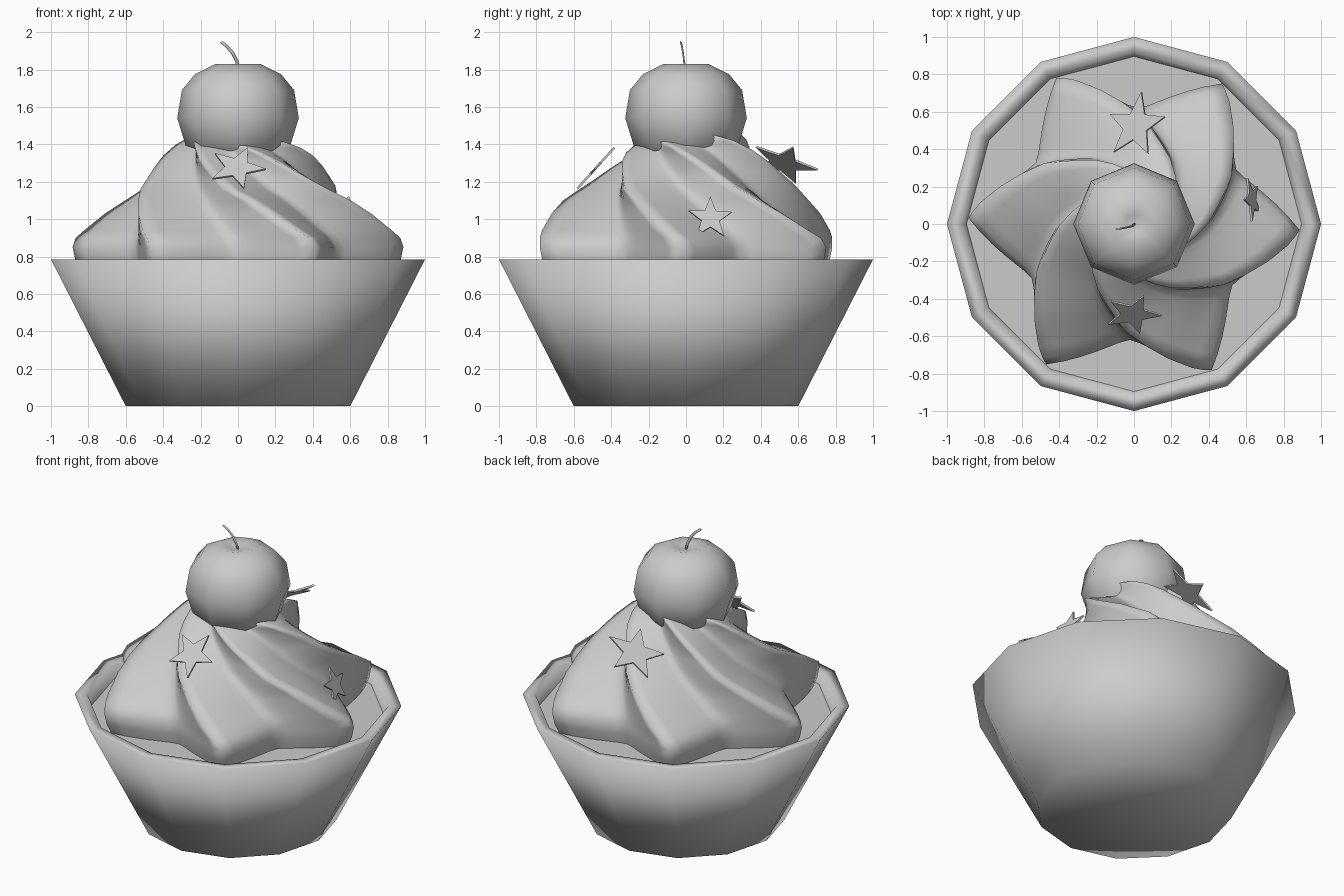
import bpy, math
from mathutils import Vector

if "Cube" in bpy.data.objects:
    bpy.data.objects.remove(bpy.data.objects["Cube"])


def make(name, verts, faces, smooth=True):
    me = bpy.data.meshes.new(name)
    me.from_pydata([tuple(v) for v in verts], [], faces)
    me.validate()
    ob = bpy.data.objects.new(name, me)
    bpy.context.collection.objects.link(ob)
    for p in me.polygons:
        p.use_smooth = smooth
    return ob


def loft(name, rings, low=None, high=None, smooth=True):
    """Skin equal-sized rings; low/high are optional closing centre points."""
    n = len(rings[0])
    verts = [v for r in rings for v in r]
    faces = [(k * n + i, k * n + (i + 1) % n, (k + 1) * n + (i + 1) % n, (k + 1) * n + i)
             for k in range(len(rings) - 1) for i in range(n)]
    if low:
        verts.append(low)
        c = len(verts) - 1
        faces += [((i + 1) % n, i, c) for i in range(n)]
    if high:
        verts.append(high)
        c, b = len(verts) - 1, (len(rings) - 1) * n
        faces += [(b + i, b + (i + 1) % n, c) for i in range(n)]
    return make(name, verts, faces, smooth)


def ring(r, z, n):
    return [(r * math.cos(2 * math.pi * i / n), r * math.sin(2 * math.pi * i / n), z) for i in range(n)]


# Twelve-sided cup with a rolled-in rim, and the flat cake top inside it
loft("cup", [ring(r, z, 12) for r, z in [(0.6, 0), (1, 0.785), (0.92, 0.78), (0.89, 0.70)]], low=(0, 0, 0))
make("cake_top", ring(0.9, 0.715, 12), [tuple(range(12))], False)

# Frosting: six-pointed star section that twists as it narrows
# z, tip radius, twist in degrees, valley/tip ratio
levels = [(0.70, 0.83, 0, 0.72), (0.78, 0.87, 0, 0.71), (0.85, 0.885, 0, 0.70),
          (0.90, 0.87, -2, 0.69), (0.94, 0.83, -6, 0.69), (1.03, 0.74, -14, 0.68),
          (1.10, 0.66, -22, 0.68), (1.17, 0.58, -32, 0.68), (1.23, 0.51, -39, 0.68),
          (1.28, 0.46, -46, 0.68), (1.34, 0.40, -57, 0.68), (1.39, 0.34, -69, 0.68),
          (1.43, 0.28, -86, 0.68), (1.43, 0.16, -98, 0.7)]
PER = 12
rings = []
for z, tip, twist, ratio in levels:
    lean = 0.13 * max(0, (z - 1.1) / 0.33)
    loop = []
    for i in range(6 * PER):
        s = abs((i % PER) / (PER / 2) - 1)          # 1 on a ridge, 0 in a valley
        r = tip * (ratio + (1 - ratio) * s ** 1.45)
        a = math.radians(-2 + twist + 60 * i / PER)
        y = r * math.sin(a)
        loop.append((r * math.cos(a), y, z + lean * y))
    rings.append(loop)
loft("frosting", rings, high=(0, 0, 1.42))

# Eight-sided cherry with a dimple
prof = [(0.17, 1.30), (0.28, 1.395), (0.325, 1.54), (0.30, 1.69), (0.23, 1.775), (0.12, 1.83), (0.05, 1.815)]
loft("cherry", [ring(r, z, 8) for r, z in prof], low=(0, 0, 1.27), high=(0, 0, 1.80))

# Curved stem
path = [(0, 0, 1.80), (-0.005, -0.01, 1.84), (-0.03, -0.016, 1.89), (-0.06, -0.022, 1.925), (-0.09, -0.028, 1.948)]
stem = []
for x, y, z in path:
    stem.append([(x + 0.008 * math.cos(a), y + 0.005 * math.sin(a), z + 0.004 * math.cos(a))
                 for a in [k * math.pi / 3 for k in range(6)]])
loft("stem", stem, low=path[0], high=path[-1])


# Thin star sprinkles
def star(name, centre, normal, point, radius, thick=0.012):
    n = Vector(normal).normalized()
    u = Vector(point)
    u = (u - n * u.dot(n)).normalized()
    v = n.cross(u)
    loops = []
    for h in (-thick / 2, thick / 2):
        loops.append([Vector(centre) + n * h + (u * math.cos(k * math.pi / 5) + v * math.sin(k * math.pi / 5))
                      * (radius if k % 2 == 0 else radius * 0.42) for k in range(10)])
    mid = Vector(centre)
    loft(name, loops, mid - n * thick / 2, mid + n * thick / 2, False)


star("star_front", (-0.005, -0.48, 1.275), (0, -0.74, 0.67), (1, 0, -0.1), 0.155)
star("star_right", (0.63, 0.13, 1.005), (0.9, 0.1, 0.33), (0, 0.03, 1), 0.122)
star("star_back", (0.01, 0.525, 1.30), (-0.63, 0.3, 1), (0.05, 1, 0), 0.185)
